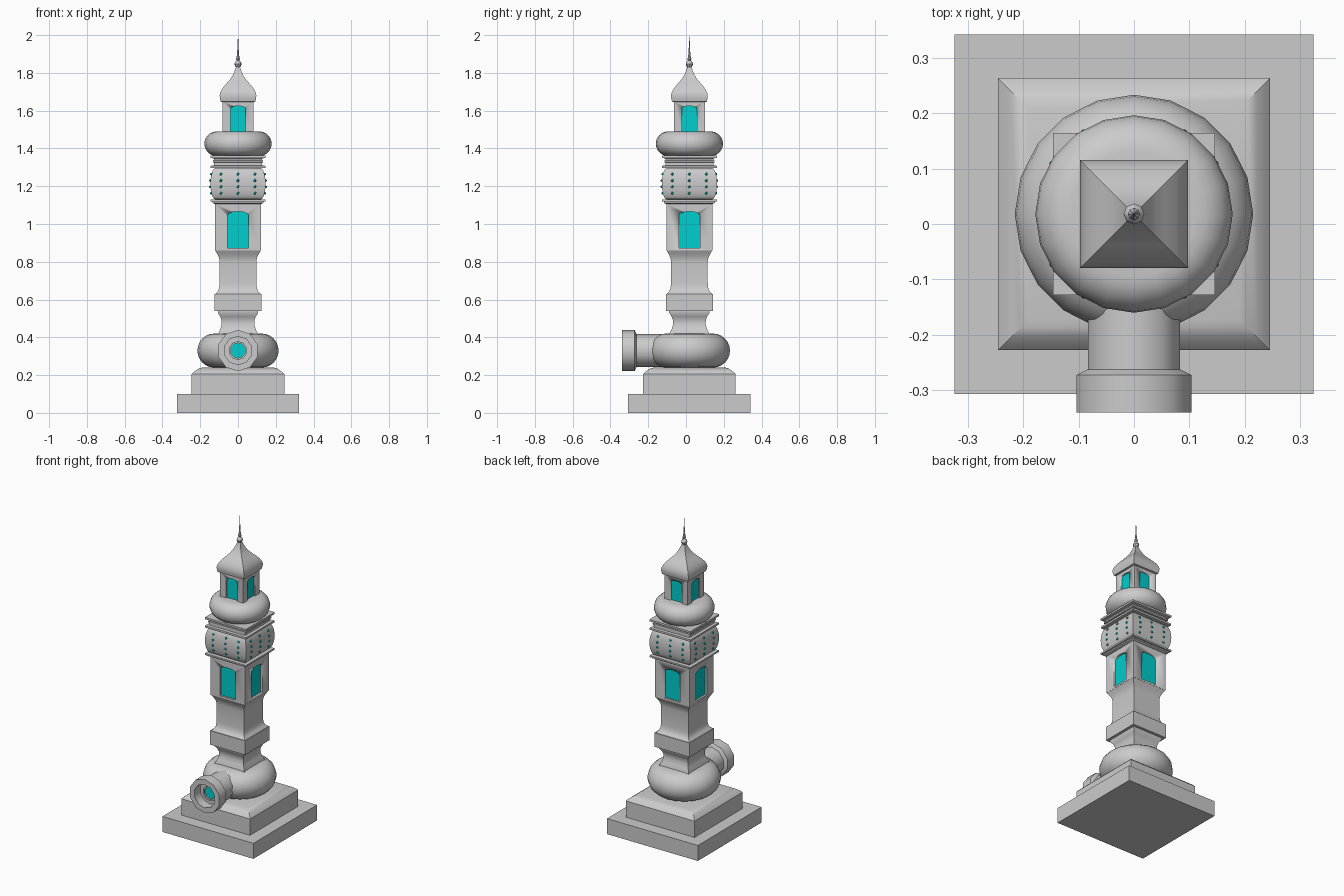
import bpy, bmesh, math
from mathutils import Matrix, Vector

if "Cube" in bpy.data.objects:
    bpy.data.objects.remove(bpy.data.objects["Cube"])

CY = 0.018  # tower axis in y
AXIS = Matrix.Translation((0, CY, 0))
cyan = bpy.data.materials.new("cyan_glass")
cyan.diffuse_color = (0.0, 0.62, 0.62, 1)
cyan.use_nodes = True
cyan.node_tree.nodes["Principled BSDF"].inputs["Base Color"].default_value = cyan.diffuse_color


def finish(name, bm, mat=None, angle=35):
    bmesh.ops.recalc_face_normals(bm, faces=bm.faces)
    me = bpy.data.meshes.new(name)
    bm.to_mesh(me)
    bm.free()
    me.polygons.foreach_set("use_smooth", [True] * len(me.polygons))
    me.set_sharp_from_angle(angle=math.radians(angle))
    if mat:
        me.materials.append(mat)
    ob = bpy.data.objects.new(name, me)
    bpy.context.collection.objects.link(ob)
    return ob


def lathe(name, profile, sides=4, matrix=AXIS, turn=None, mat=None, angle=35):
    """Loft (half-width, height) points; four sides give a square section."""
    square = sides == 4 and turn is None
    k = math.sqrt(2) if square else 1
    a0 = math.pi / 4 if square else (turn or 0)
    bm = bmesh.new()
    rings = []
    for r, z in profile:
        rings.append([bm.verts.new(matrix @ Vector((
            k * r * math.cos(a0 + 2 * math.pi * i / sides),
            k * r * math.sin(a0 + 2 * math.pi * i / sides), z))) for i in range(sides)])
    for a, b in zip(rings, rings[1:]):
        for i in range(sides):
            j = (i + 1) % sides
            bm.faces.new((a[i], a[j], b[j], b[i]))
    bm.faces.new(rings[0][::-1])
    bm.faces.new(rings[-1])
    return finish(name, bm, mat, angle)


def cushion(name, z, major, minor, sides):
    """Round ring with flat closed top and bottom."""
    pts = [(major + minor * math.cos(t), z + minor * math.sin(t))
           for t in (math.pi * (i / 12 - 0.5) for i in range(13))]
    return lathe(name, pts, sides)


def arches(name, w, z0, z1, rise, near, far, mat=None):
    """Four arched prisms, one on each side of the tower."""
    outline = [(-w, z0), (w, z0)] + [
        (w * math.cos(t), z1 - rise + rise * math.sin(t) ** 0.8)
        for t in (math.pi * i / 10 for i in range(11))]
    bm = bmesh.new()
    for q in range(4):
        m = AXIS @ Matrix.Rotation(q * math.pi / 2, 4, 'Z')
        f = bm.faces.new([bm.verts.new(m @ Vector((x, -near, z))) for x, z in outline])
        g = bmesh.ops.extrude_face_region(bm, geom=[f])
        move = m.to_3x3() @ Vector((0, near - far, 0))
        bmesh.ops.translate(bm, vec=move,
                            verts=[v for v in g["geom"] if isinstance(v, bmesh.types.BMVert)])
    return finish(name, bm, mat)


def windows(body, name, half, w, z0, z1, rise, depth):
    """Cut arched recesses in a body and place the glass inside."""
    cutter = arches("cutter", w, z0, z1, rise, half - depth, half + 0.05)
    mod = body.modifiers.new("recess", 'BOOLEAN')
    mod.object, mod.operation, mod.solver = cutter, 'DIFFERENCE', 'EXACT'
    dg = bpy.context.evaluated_depsgraph_get()
    me = bpy.data.meshes.new_from_object(body.evaluated_get(dg))
    body.modifiers.clear()
    body.data = me
    bpy.data.objects.remove(cutter)
    arches(name, w, z0, z1, rise, half - depth - 0.004, half - depth + 0.002, cyan)


# stepped base
lathe("base_slab", [(0.324, 0), (0.324, 0.1)])
lathe("base_step", [(0.245, 0.1), (0.245, 0.205), (0.237, 0.214), (0.222, 0.226),
                    (0.205, 0.236), (0.19, 0.24)])
cushion("lower_cushion", 0.33, 0.125, 0.09, 20)

# side pipe with recessed round port
PIPE = Matrix.Translation((0, 0, 0.33)) @ Matrix.Rotation(math.pi / 2, 4, 'X')
lathe("side_pipe", [(0.087, 0.0), (0.087, 0.262), (0.109, 0.272), (0.109, 0.34), (0.075, 0.34),
                    (0.075, 0.28), (0.05, 0.28), (0.05, 0.29), (0.04, 0.29), (0.04, 0.275)],
      10, PIPE, math.pi / 10, angle=40)
lathe("port_glass", [(0.04, 0.27), (0.04, 0.28)], 20, PIPE, mat=cyan)

# square shaft
lathe("neck", [(0.11, 0.39), (0.105, 0.42), (0.093, 0.445), (0.086, 0.47), (0.087, 0.49),
               (0.094, 0.51), (0.107, 0.53), (0.107, 0.54)])
lathe("shaft_block", [(0.125, 0.54), (0.125, 0.63)])
lathe("shaft", [(0.12, 0.63), (0.107, 0.643), (0.1, 0.66), (0.097, 0.685), (0.097, 0.8),
                (0.1, 0.82), (0.109, 0.84), (0.122, 0.862)])
body = lathe("window_block", [(0.122, 0.86), (0.122, 1.105)])
windows(body, "lower_windows", 0.122, 0.056, 0.872, 1.066, 0.025, 0.014)

# bulging gallery with ledges
lathe("lower_ledge", [(0.122, 1.105), (0.135, 1.112), (0.135, 1.12), (0.146, 1.12), (0.146, 1.13)])
H, Z, R = 0.083, 1.213, 0.027


def bulge(z):
    return 0.119 + R * math.sqrt(max(0, 1 - ((z - Z) / H) ** 2))


lathe("gallery", [(bulge(z), z) for z in (Z - H * math.cos(math.pi * i / 12) for i in range(13))])
lathe("upper_ledge", [(0.145, 1.296), (0.145, 1.308), (0.127, 1.31), (0.127, 1.325),
                      (0.133, 1.327), (0.133, 1.336), (0.127, 1.338), (0.127, 1.347),
                      (0.146, 1.35), (0.146, 1.362)])
bm = bmesh.new()
for q in range(4):
    for x in (-0.09, 0, 0.09):
        for z in (1.163, 1.197, 1.23, 1.264):
            m = AXIS @ Matrix.Rotation(q * math.pi / 2, 4, 'Z') @ Matrix.Translation((x, -bulge(z), z))
            bmesh.ops.create_icosphere(bm, subdivisions=1, radius=0.008, matrix=m)
finish("gallery_studs", bm, cyan)
cushion("upper_cushion", 1.425, 0.113, 0.065, 20)

# lantern, ogee roof and finial
lantern = lathe("lantern", [(0.082, 1.48), (0.082, 1.65)])
windows(lantern, "upper_windows", 0.082, 0.04, 1.485, 1.625, 0.018, 0.012)
lathe("ogee_roof", [(0.082, 1.645), (0.092, 1.648), (0.096, 1.665), (0.097, 1.68), (0.094, 1.695),
                    (0.086, 1.712), (0.073, 1.73), (0.055, 1.75), (0.04, 1.768), (0.028, 1.787),
                    (0.018, 1.81), (0.009, 1.835)])
lathe("finial", [(0.008, 1.825), (0.015, 1.835), (0.019, 1.846), (0.015, 1.858), (0.007, 1.866),
                 (0.011, 1.873), (0.008, 1.882), (0.005, 1.9), (0.003, 1.94), (0.0005, 2.0)],
      8, turn=0.0)
